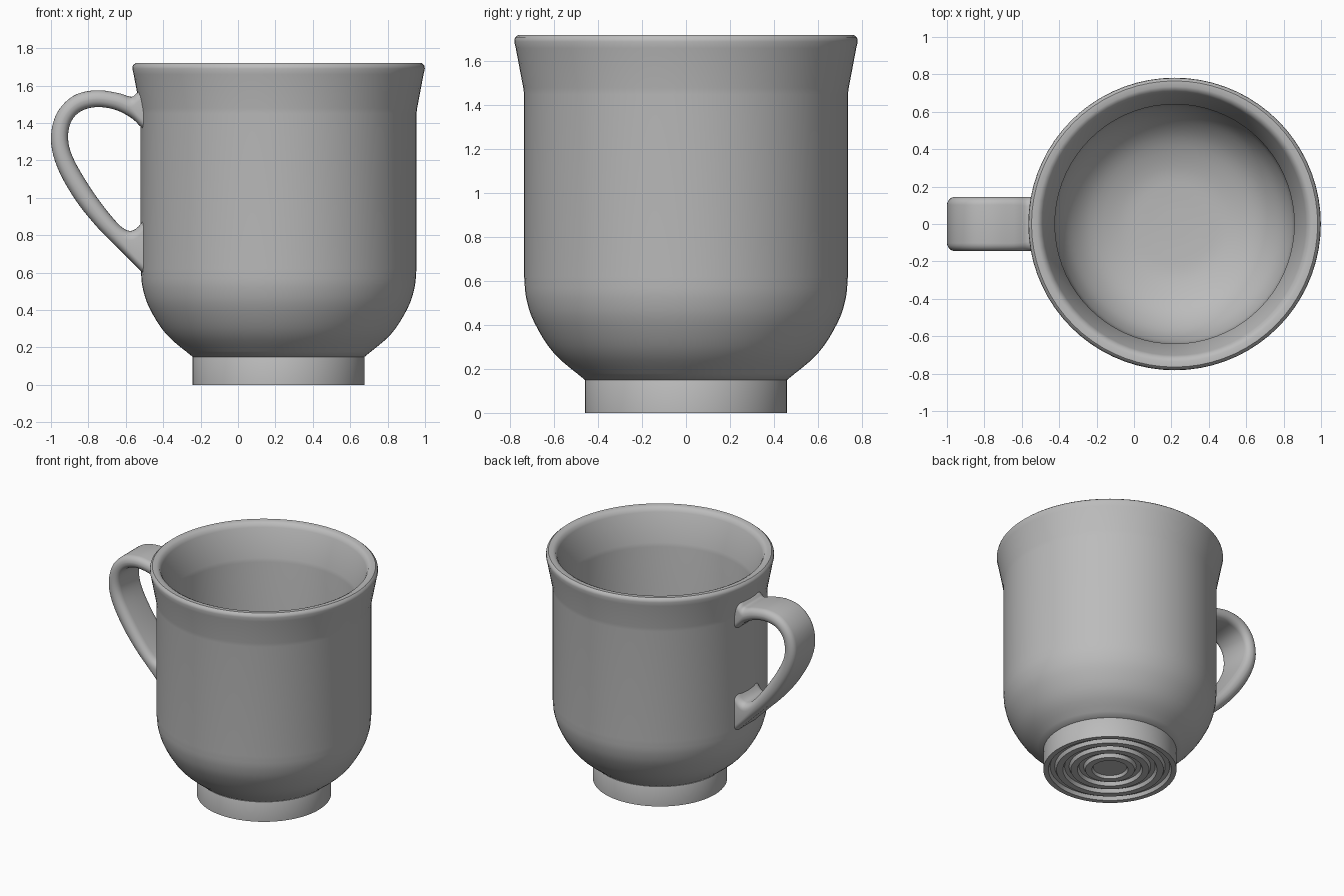
import bpy
import bmesh
from math import cos, sin, pi, radians
from mathutils import Vector

cube = bpy.data.objects.get("Cube")
if cube:
    bpy.data.objects.remove(cube, do_unlink=True)

CUP_X = 0.217
SEGMENTS = 72

glaze = bpy.data.materials.new("grey_glaze")
glaze.use_nodes = True
GREY = (0.5, 0.5, 0.5, 1)
glaze.diffuse_color = GREY
glaze.node_tree.nodes["Principled BSDF"].inputs["Base Color"].default_value = GREY


def finish(name, bm, angle):
    bmesh.ops.recalc_face_normals(bm, faces=bm.faces)
    mesh = bpy.data.meshes.new(name)
    bm.to_mesh(mesh)
    bm.free()
    mesh.materials.append(glaze)
    obj = bpy.data.objects.new(name, mesh)
    bpy.context.collection.objects.link(obj)
    bpy.ops.object.select_all(action="DESELECT")
    obj.select_set(True)
    bpy.context.view_layer.objects.active = obj
    bpy.ops.object.shade_smooth_by_angle(angle=radians(angle))
    return obj


def lathe(name, profile, angle):
    """Revolve (radius, height) points that start and end on the axis."""
    bm = bmesh.new()
    verts = [bm.verts.new((r, 0, z)) for r, z in profile]
    edges = [bm.edges.new(pair) for pair in zip(verts, verts[1:])]
    bmesh.ops.spin(bm, geom=verts + edges, cent=(0, 0, 0), axis=(0, 0, 1),
                   angle=2 * pi, steps=SEGMENTS, use_duplicate=False)
    bmesh.ops.remove_doubles(bm, verts=bm.verts, dist=0.0005)
    obj = finish(name, bm, angle)
    obj.location.x = CUP_X
    return obj


def spline(points, steps):
    """Smooth curve through the points (Catmull-Rom)."""
    p = [Vector(q) for q in points]
    p = [2 * p[0] - p[1]] + p + [2 * p[-1] - p[-2]]
    out = []
    for a, b, c, d in zip(p, p[1:], p[2:], p[3:]):
        for i in range(steps):
            t = i / steps
            out.append(0.5 * (2 * b + (c - a) * t + (2 * a - 5 * b + 4 * c - d) * t**2
                              + (3 * b - a - 3 * c + d) * t**3))
    return out + [p[-2]]


# Cup body: rounded bowl, straight wall, flared lip and hollow inside
bowl = spline([(0.46, 0.15), (0.60, 0.27), (0.69, 0.41), (0.727, 0.52), (0.737, 0.62)], 4)
lip = [(0.737, 1.45), (0.741, 1.48), (0.775, 1.66), (0.782, 1.69), (0.779, 1.708),
       (0.765, 1.72), (0.735, 1.72), (0.715, 1.71), (0.702, 1.685),
       (0.645, 1.48), (0.64, 1.45)]
inside = spline([(0.64, 0.62), (0.627, 0.52), (0.57, 0.39), (0.46, 0.28),
                 (0.3, 0.215), (0.15, 0.2), (0, 0.197)], 4)
lathe("cup_body", [(0, 0.15)] + [tuple(v) for v in bowl] + lip
      + [tuple(v) for v in inside], 40)

# Foot: short cylinder with concentric grooves underneath
foot = [(0, 0.16), (0.455, 0.16), (0.46, 0.15), (0.46, 0)]
for outer in (0.425, 0.325, 0.225):
    foot += [(outer, 0), (outer - 0.012, 0.025), (outer - 0.043, 0.025), (outer - 0.055, 0)]
foot += [(0.125, 0), (0.115, 0.02), (0, 0.02)]
lathe("foot_ring", foot, 30)

# Handle: flat loop with rounded edges, widening where it meets the cup
outer_line = spline([(-0.47, 1.60), (-0.535, 1.565), (-0.57, 1.54), (-0.64, 1.56),
                     (-0.76, 1.575), (-0.88, 1.545), (-0.97, 1.45), (-1.0, 1.31),
                     (-0.965, 1.16), (-0.87, 0.99), (-0.75, 0.84), (-0.62, 0.71),
                     (-0.53, 0.62), (-0.47, 0.56)], 5)
inner_line = spline([(-0.47, 1.33), (-0.525, 1.385), (-0.575, 1.43), (-0.66, 1.472),
                     (-0.76, 1.485), (-0.845, 1.46), (-0.895, 1.40), (-0.908, 1.31),
                     (-0.88, 1.21), (-0.80, 1.07), (-0.70, 0.93), (-0.61, 0.835),
                     (-0.545, 0.835), (-0.47, 0.93)], 5)
HALF_WIDTH = 0.145
bm = bmesh.new()
rings = []
for out_pt, in_pt in zip(outer_line, inner_line):
    mid, half = (out_pt + in_pt) / 2, (out_pt - in_pt) / 2
    size = half.length
    radius = min(size * 0.95, 0.05)
    ring = []
    for corner in range(4):
        sy, sh = ((1, 1), (-1, 1), (-1, -1), (1, -1))[corner]
        for step in range(6):
            a = (corner + step / 5) * pi / 2
            y = sy * (HALF_WIDTH - radius) + radius * cos(a)
            h = sh * (size - radius) + radius * sin(a)
            p = mid + half * (h / size)
            ring.append(bm.verts.new((p.x, y, p.y)))
    rings.append(ring)
for a, b in zip(rings, rings[1:]):
    for i in range(len(a)):
        j = (i + 1) % len(a)
        bm.faces.new((a[i], a[j], b[j], b[i]))
bm.faces.new(rings[0])
bm.faces.new(rings[-1])
finish("handle", bm, 60)
